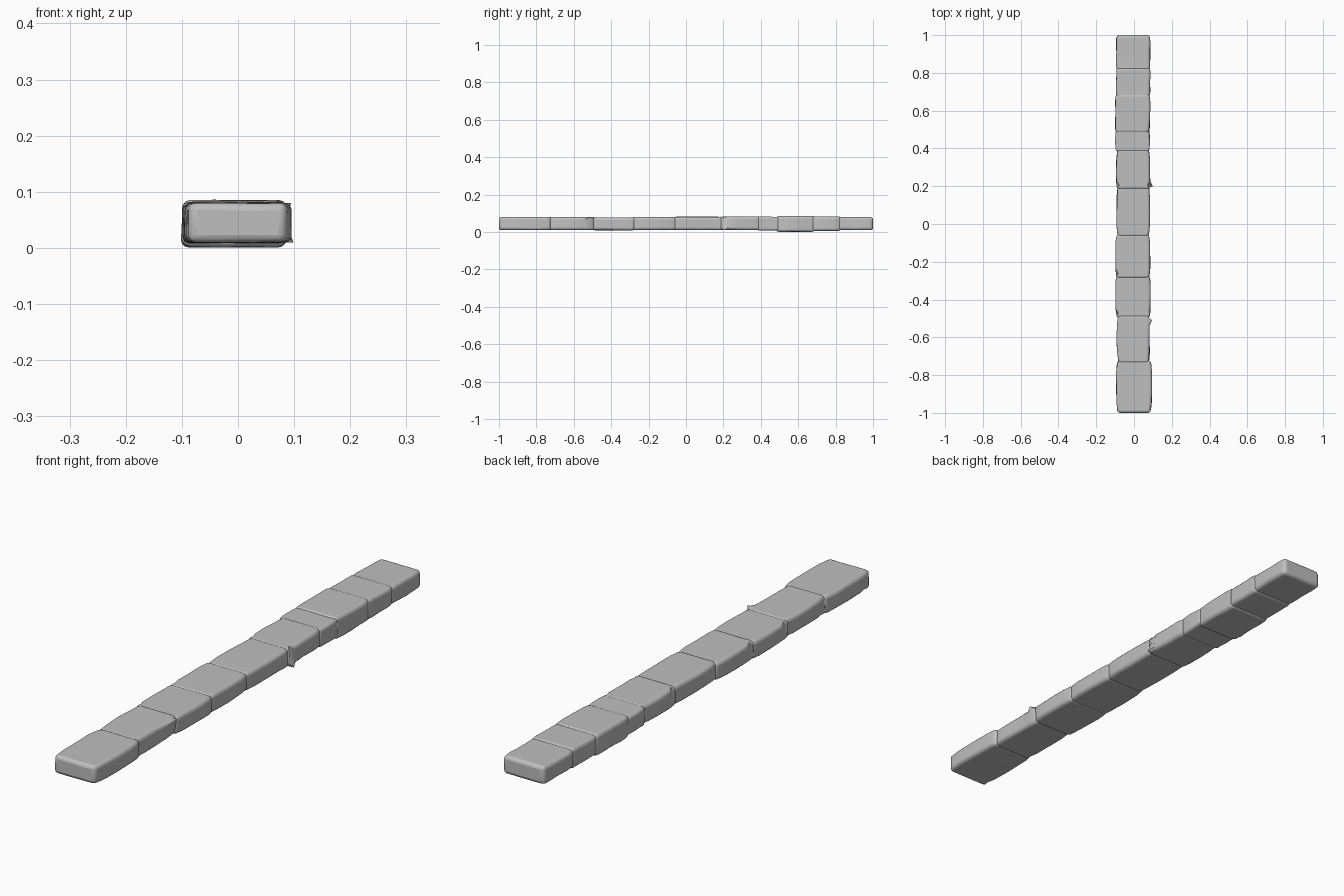
import bpy, bmesh
from mathutils import Vector, noise

if "Cube" in bpy.data.objects:
    bpy.data.objects.remove(bpy.data.objects["Cube"])

stone_grey = bpy.data.materials.new("stone grey")
stone_grey.use_nodes = True
colour = (0.52, 0.52, 0.52, 1)
stone_grey.diffuse_color = colour
stone_grey.node_tree.nodes["Principled BSDF"].inputs["Base Color"].default_value = colour


def stone(name, y0, y1, left, right, bottom, top, pinch):
    """Rounded, slightly uneven block; pinch narrows its ends."""
    bm = bmesh.new()
    bmesh.ops.create_cube(bm, size=1)
    outer = [e for e in bm.edges]
    for e in outer:
        e.smooth = False
    # Cut across the length and the width
    for axis, steps in ((1, (-0.4, -0.28, 0, 0.28, 0.4)), (0, (-0.2, 0.2))):
        for s in steps:
            co, no = Vector(), Vector()
            co[axis], no[axis] = s, 1
            bmesh.ops.bisect_plane(bm, geom=bm.verts[:] + bm.edges[:] + bm.faces[:],
                                   plane_co=co, plane_no=no)
    rim = [e for e in bm.edges if len(e.link_faces) == 2
           and e.calc_face_angle(0) > 1]
    # Shape the block and make its sides wavy
    for v in bm.verts:
        t = abs(v.co.y * 2)
        x = v.co.x + 0.5
        v.co.x = (left + (right - left) * x) * (1 - pinch * t ** 4)
        v.co.y = y0 + (y1 - y0) * (v.co.y + 0.5)
        v.co.z = bottom + (top - bottom) * (v.co.z + 0.5)
        n = noise.noise_vector(v.co * 14)
        v.co.x += n.x * 0.005
        v.co.z += n.z * 0.0015
        if t < 0.95:
            v.co.y += n.y * 0.005
    bmesh.ops.bevel(bm, geom=rim, offset=0.013, segments=3, profile=0.5,
                    affect='EDGES', clamp_overlap=True)
    bmesh.ops.recalc_face_normals(bm, faces=bm.faces[:])
    mesh = bpy.data.meshes.new(name)
    bm.to_mesh(mesh)
    bm.free()
    mesh.materials.append(stone_grey)
    obj = bpy.data.objects.new(name, mesh)
    bpy.context.collection.objects.link(obj)
    bpy.ops.object.select_all(action='DESELECT')
    obj.select_set(True)
    bpy.context.view_layer.objects.active = obj
    bpy.ops.object.shade_smooth_by_angle(angle=0.7)


# Row of stones from the front: rear joint, left, right, bottom, top, pinch
row = [
    (-0.73, -0.095, 0.095, 0.010, 0.080, 0.10),
    (-0.49, -0.092, 0.083, 0.010, 0.080, 0.10),
    (-0.28, -0.099, 0.088, 0.009, 0.078, 0.08),
    (-0.06, -0.098, 0.085, 0.010, 0.080, 0.08),
    (0.19, -0.092, 0.084, 0.010, 0.081, 0.08),
    (0.39, -0.094, 0.085, 0.010, 0.082, 0.08),
    (0.49, -0.098, 0.084, 0.008, 0.081, 0.04),
    (0.68, -0.099, 0.084, 0.001, 0.085, 0.04),
    (0.82, -0.095, 0.086, 0.006, 0.082, 0.05),
    (1.00, -0.094, 0.086, 0.010, 0.079, 0.05),
]
overlap = 0.008
front = -1.0
for i, (rear, *shape) in enumerate(row):
    a = front - (overlap if i else 0)
    b = rear + (overlap if i < len(row) - 1 else 0)
    stone(f"stone_{i + 1}", a, b, *shape)
    front = rear
